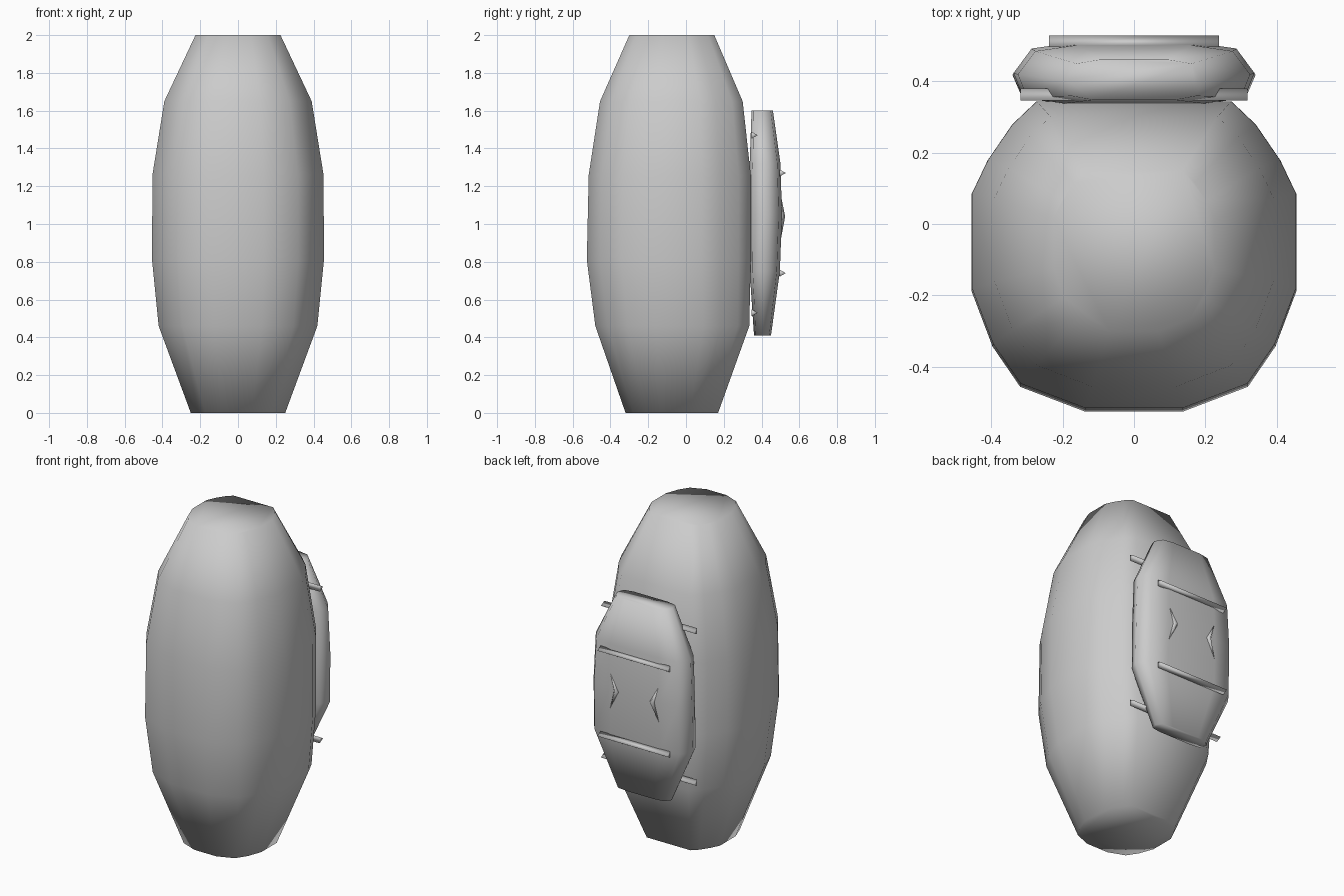
import bpy, bmesh, math
from mathutils import Vector, Matrix

if "Cube" in bpy.data.objects:
    bpy.data.objects.remove(bpy.data.objects["Cube"])


def finish(name, bm, smooth=True):
    bmesh.ops.recalc_face_normals(bm, faces=bm.faces)
    me = bpy.data.meshes.new(name)
    bm.to_mesh(me)
    bm.free()
    for p in me.polygons:
        p.use_smooth = smooth
    ob = bpy.data.objects.new(name, me)
    bpy.context.collection.objects.link(ob)
    return ob


def loft(name, rings):
    bm = bmesh.new()
    loops = [[bm.verts.new(p) for p in r] for r in rings]
    n = len(loops[0])
    for a, b in zip(loops, loops[1:]):
        for i in range(n):
            j = (i + 1) % n
            bm.faces.new((a[i], a[j], b[j], b[i]))
    bm.faces.new(loops[0])
    bm.faces.new(loops[-1])
    return finish(name, bm)


def mirrored(half):
    # half section running from front to back on +x, completed on -x
    return half + [(-x, y) for x, y in reversed(half)]


# Body: rounded-square section swept through a barrel profile
section = mirrored([(0.3, -1), (0.70, -0.84), (0.87, -0.58), (1, -0.22),
                    (1, 0.40), (0.90, 0.62), (0.75, 0.85), (0.60, 1)])
# z, half width, front y, back y
profile = [(0, 0.25, -0.32, 0.17), (0.46, 0.42, -0.48, 0.335),
           (0.81, 0.455, -0.525, 0.343), (1.26, 0.453, -0.515, 0.343),
           (1.65, 0.39, -0.455, 0.30), (2, 0.225, -0.30, 0.15)]
loft("body", [[(u * w, (f + b) / 2 + v * (b - f) / 2, z) for u, v in section]
              for z, w, f, b in profile])

# Backpack: flattened pod, narrow at both ends
pack_section = mirrored([(0.60, -1), (0.92, -0.8), (1, 0), (0.85, 0.8), (0.50, 1)])
pack_profile = [(0.41, 0.185, 0.36, 0.45), (0.75, 0.34, 0.337, 0.497),
                (1.05, 0.337, 0.337, 0.508), (1.32, 0.325, 0.337, 0.50),
                (1.60, 0.19, 0.347, 0.46)]
loft("backpack", [[(u * w, (f + b) / 2 + v * (b - f) / 2, z) for u, v in pack_section]
                  for z, w, f, b in pack_profile])


# Three-sided bars running along x
def bar(name, half, y, z, r):
    bm = bmesh.new()
    bmesh.ops.create_cone(bm, cap_ends=True, segments=3, radius1=r, radius2=r,
                          depth=2 * half,
                          matrix=Matrix.Translation((0, y, z)) @ Matrix.Rotation(math.pi / 2, 4, 'Y'))
    return finish(name, bm)


for label, z in (("upper", 1.27), ("lower", 0.74)):
    bar(label + "_back_bar", 0.238, 0.506, z, 0.022)
for label, z in (("upper", 1.47), ("lower", 0.53)):
    bar(label + "_strap_bar", 0.318, 0.357, z, 0.022)

# Raised chevrons on the back of the pack, pointing inward
for label, s in (("left", -1), ("right", 1)):
    bm = bmesh.new()
    outline = [(0.185, 0.495, 1.19), (0.10, 0.50, 1.04), (0.185, 0.495, 0.88), (0.145, 0.50, 1.04)]
    rim = [bm.verts.new((s * x, y, z)) for x, y, z in outline]
    peak = bm.verts.new((s * 0.122, 0.525, 1.04))
    base = bm.verts.new((s * 0.122, 0.485, 1.04))
    for i in range(4):
        bm.faces.new((rim[i], rim[(i + 1) % 4], peak))
        bm.faces.new((rim[(i + 1) % 4], rim[i], base))
    finish(label + "_chevron", bm)
